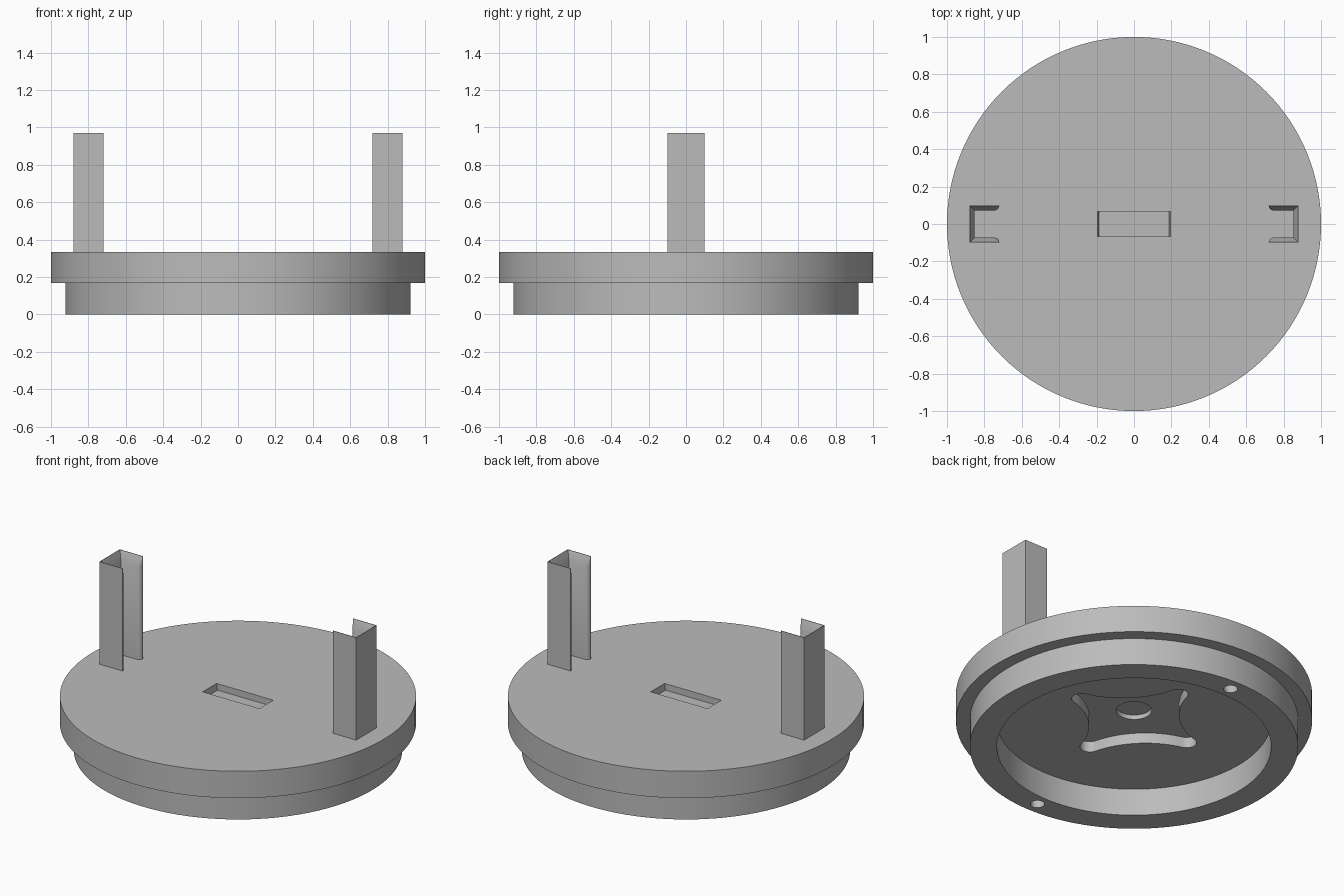
import bpy, bmesh
from math import sin, cos, pi, atan2, radians

cube = bpy.data.objects.get("Cube")
if cube:
    bpy.data.objects.remove(cube, do_unlink=True)

grey = bpy.data.materials.new("plain_grey")
grey.use_nodes = True
colour = (0.5, 0.5, 0.5, 1)
grey.diffuse_color = colour
grey.node_tree.nodes["Principled BSDF"].inputs["Base Color"].default_value = colour

TOP, LIP = 0.335, 0.168


def make(name, bm):
    bmesh.ops.recalc_face_normals(bm, faces=bm.faces)
    mesh = bpy.data.meshes.new(name)
    bm.to_mesh(mesh)
    bm.free()
    mesh.materials.append(grey)
    ob = bpy.data.objects.new(name, mesh)
    bpy.context.collection.objects.link(ob)
    return ob


def loft(name, levels):
    """Closed solid through matching outlines, given as (z, points)."""
    bm = bmesh.new()
    rings = [[bm.verts.new((x, y, z)) for x, y in pts] for z, pts in levels]
    n = len(rings[0])
    for a, b in zip(rings, rings[1:]):
        for i in range(n):
            j = (i + 1) % n
            bm.faces.new((a[i], a[j], b[j], b[i]))
    bm.faces.new(rings[0])
    bm.faces.new(rings[-1])
    return make(name, bm)


def circle(r, n=48, cx=0, cy=0):
    return [(cx + r * cos(2 * pi * i / n), cy + r * sin(2 * pi * i / n)) for i in range(n)]


def arc(cx, cy, r, start, end, n):
    return [(cx + r * cos(start + (end - start) * i / n),
             cy + r * sin(start + (end - start) * i / n)) for i in range(n + 1)]


def rect(hx, hy):
    return [(-hx, -hy), (hx, -hy), (hx, hy), (-hx, hy)]


def star():
    """Four round tips on the axes, joined by concave arcs."""
    tip, tip_r, side = 0.385, 0.056, 0.523
    lean = atan2(side, side - tip)
    side_r = (side ** 2 + (side - tip) ** 2) ** 0.5 - tip_r
    quarter = arc(tip, 0, tip_r, -lean, lean, 12)
    quarter += arc(side, side, side_r, lean + pi, pi * 1.5 - lean, 16)[1:-1]
    pts = []
    for k in range(4):
        c, s = round(cos(k * pi / 2)), round(sin(k * pi / 2))
        pts += [(x * c - y * s, x * s + y * c) for x, y in quarter]
    return pts


def smooth(ob):
    bpy.ops.object.select_all(action="DESELECT")
    ob.select_set(True)
    bpy.context.view_layer.objects.active = ob
    bpy.ops.object.shade_smooth_by_angle(angle=radians(30))


# Stepped round body with a wide recess underneath
bm = bmesh.new()
profile = [(0, LIP), (0.77, LIP), (0.77, 0), (0.922, 0), (0.922, LIP),
           (1, LIP), (1, TOP), (0, TOP)]
verts = [bm.verts.new((r, 0, z)) for r, z in profile]
edges = [bm.edges.new(pair) for pair in zip(verts, verts[1:])]
bmesh.ops.spin(bm, geom=verts + edges, axis=(0, 0, 1), cent=(0, 0, 0),
               angle=2 * pi, steps=128)
bmesh.ops.remove_doubles(bm, verts=bm.verts, dist=0.0001)
body = make("round_body", bm)

# Pockets: star and centre hole below, slot on top, two pin holes in the ring
cutters = [
    loft("star_cutter", [(0.1, star()), (0.234, star())]),
    loft("centre_cutter", [(0.2, circle(0.1)), (0.262, circle(0.1))]),
    loft("slot_cutter", [(0.295, rect(0.188, 0.068)), (0.4, rect(0.205, 0.068))]),
]
for side in (-1, 1):
    hole = circle(0.04, 24, 0, side * 0.843)
    cutters.append(loft("pin_hole_cutter", [(-0.05, hole), (0.1, hole)]))
for cutter in cutters:
    cutter.hide_render = True
    mod = body.modifiers.new("cut", "BOOLEAN")
    mod.operation = "DIFFERENCE"
    mod.solver = "EXACT"
    mod.object = cutter
    bpy.context.view_layer.objects.active = body
    bpy.ops.object.modifier_apply(modifier=mod.name)
    bpy.data.objects.remove(cutter, do_unlink=True)
smooth(body)


# Upright C channels, open toward the middle, with a bevelled inner top edge
def channel_section(t, side):
    inner, outer, half = 0.72, 0.88, 0.1
    tip = arc(inner + t, half, t, pi, pi * 1.5, 6)
    pts = [(outer, -half), (outer, half)] + tip
    pts += [(outer - t, half - t), (outer - t, t - half)]
    pts += [(x, -y) for x, y in reversed(tip)]
    return [(x * side, y) for x, y in pts]


for side, name in ((1, "left_channel"), (-1, "right_channel")):
    thick, thin = channel_section(0.028, side), channel_section(0.003, side)
    smooth(loft(name, [(TOP - 0.01, thick), (0.91, thick), (0.97, thin)]))
